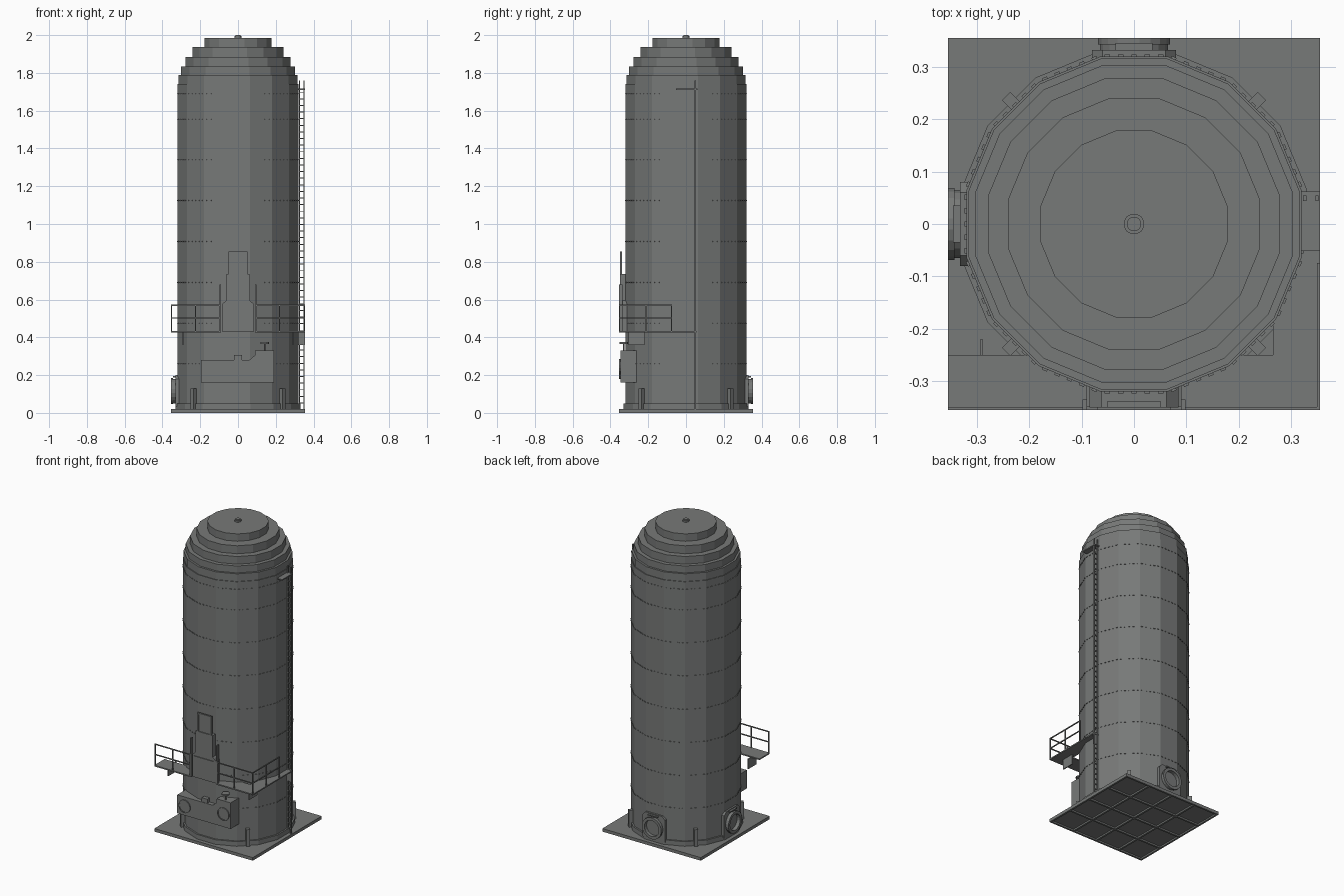
import bpy
from math import pi, sin, cos, radians
from mathutils import Vector, Matrix

if "Cube" in bpy.data.objects:
    bpy.data.objects.remove(bpy.data.objects["Cube"])

STEEL = bpy.data.materials.new("dark grey steel")
STEEL.use_nodes = True
COLOUR = (0.185, 0.192, 0.188, 1)
STEEL.diffuse_color = COLOUR
STEEL.node_tree.nodes["Principled BSDF"].inputs["Base Color"].default_value = COLOUR


def build(name, verts, faces):
    mesh = bpy.data.meshes.new(name)
    mesh.from_pydata(verts, [], faces)
    mesh.materials.append(STEEL)
    obj = bpy.data.objects.new(name, mesh)
    bpy.context.collection.objects.link(obj)
    return obj


def boxes(name, items):
    """One object from boxes given as (low corner, high corner, turn about z)."""
    verts, faces = [], []
    for low, high, turn in items:
        n = len(verts)
        mid = (Vector(low) + Vector(high)) / 2
        half = Vector(high) - mid
        spin = Matrix.Rotation(turn, 3, 'Z')
        for x in (-1, 1):
            for y in (-1, 1):
                for z in (-1, 1):
                    verts.append(mid + spin @ Vector((x * half.x, y * half.y, z * half.z)))
        for f in ((0, 1, 3, 2), (4, 6, 7, 5), (0, 4, 5, 1), (2, 3, 7, 6), (0, 2, 6, 4), (1, 5, 7, 3)):
            faces.append([n + i for i in f])
    return build(name, verts, faces)


def box(name, low, high):
    return boxes(name, [(low, high, 0)])


def lathe(name, profile, sides, matrix=Matrix.Identity(4)):
    """Turn a (radius, height) profile about z, closed at both ends."""
    verts, faces = [], []
    for r, h in profile:
        for i in range(sides):
            a = 2 * pi * (i + 0.5) / sides
            verts.append(matrix @ Vector((r * cos(a), r * sin(a), h)))
    for k in range(len(profile) - 1):
        for i in range(sides):
            j = (i + 1) % sides
            faces.append((k * sides + i, k * sides + j, (k + 1) * sides + j, (k + 1) * sides + i))
    faces.append(list(reversed(range(sides))))
    last = (len(profile) - 1) * sides
    faces.append(list(range(last, last + sides)))
    return build(name, verts, faces)


def prism(name, outline, y0, y1):
    """Extrude an (x, z) outline along y."""
    n = len(outline)
    verts = [(x, y, z) for y in (y0, y1) for x, z in outline]
    faces = [list(range(n)), list(reversed(range(n, 2 * n)))]
    faces += [(i, i + n, (i + 1) % n + n, (i + 1) % n) for i in range(n)]
    return build(name, verts, faces)


EDGE = 0.355
SIDES = 16
STRETCH = 1 / cos(pi / SIDES)

# Base plate with a ribbed underside
box("base_plate", (-EDGE, -EDGE, 0.01), (EDGE, EDGE, 0.02))
ribs = []
for k in range(5):
    c = -EDGE + 0.006 + k * (2 * EDGE - 0.012) / 4
    ribs.append(((c - 0.006, -EDGE, 0), (c + 0.006, EDGE, 0.01), 0))
    ribs.append(((-EDGE, c - 0.006, 0), (EDGE, c + 0.006, 0.01), 0))
boxes("base_ribs", ribs)

# Tank shell with stepped dome
steps = [(0.33, 0.02), (0.33, 0.05), (0.32, 0.05)]
for r, top in ((0.32, 1.74), (0.316, 1.79), (0.303, 1.835), (0.278, 1.885), (0.24, 1.937), (0.178, 1.985)):
    steps += [(r, steps[-1][1]), (r, top)]
lathe("tank_shell", [(r * STRETCH, z) for r, z in steps], SIDES)
lathe("top_vent", [(0.02, 1.98), (0.02, 1.995), (0.014, 1.995), (0.014, 2.0)], 12)

# Rows of seam rivets on each flat of the shell
rivets = []
for z in (0.26, 0.475, 0.69, 0.907, 1.125, 1.34, 1.555, 1.69):
    for s in range(SIDES):
        a = 2 * pi * s / SIDES
        out, side = Vector((cos(a), sin(a), 0)), Vector((-sin(a), cos(a), 0))
        for k in range(5):
            p = out * 0.321 + side * (k - 2) * 0.0255 + Vector((0, 0, z))
            h = Vector((0.003, 0.005, 0.002))
            rivets.append((p - h, p + h, a))
boxes("seam_rivets", rivets)

# Anchor brackets on the diagonals
anchors = []
for sx in (-1, 1):
    for sy in (-1, 1):
        p = Vector((sx * 0.234, sy * 0.234, 0.075))
        h = Vector((0.014, 0.011, 0.055))
        anchors.append((p - h, p + h, sx * sy * radians(45)))
boxes("anchor_brackets", anchors)

# Open round manholes on the back and one side
RIM = [(0.066, 0.31), (0.066, 0.343), (0.07, 0.343), (0.07, 0.355), (0.052, 0.355), (0.052, 0.325)]
for label, turn in (("back", 0), ("side", pi / 2)):
    spin = Matrix.Rotation(turn, 4, 'Z')
    plate = prism(label + "_manhole_plate",
                  [(-0.08, 0.035), (0.08, 0.035), (0.08, 0.18), (0.06, 0.2), (-0.06, 0.2), (-0.08, 0.18)],
                  0.3, 0.332)
    plate.matrix_world = spin
    lathe(label + "_manhole_rim", RIM, 20,
          spin @ Matrix.Translation((0, 0, 0.115)) @ Matrix.Rotation(-pi / 2, 4, 'X'))
    handle = box(label + "_manhole_handle", (-0.035, 0.33, 0.188), (0.035, 0.345, 0.195))
    handle.matrix_world = spin

# Burner box with two round covers and a hand valve
prism("burner_box", [(-0.195, 0.16), (0.19, 0.16), (0.19, 0.33), (0.09, 0.33), (0.09, 0.305),
                     (0.06, 0.28), (-0.195, 0.28)], -0.348, -0.25)
box("burner_box_cap", (-0.02, -0.345, 0.28), (0.02, -0.315, 0.307))
for label, x, z in (("left", 0.14, 0.245), ("right", -0.14, 0.22)):
    lathe(label + "_burner_cover", [(0.042, 0.34), (0.042, 0.355), (0.035, 0.355), (0.035, 0.352)], 16,
          Matrix.Translation((x, 0, z)) @ Matrix.Rotation(pi / 2, 4, 'X'))
at_valve = Matrix.Translation((0.142, -0.33, 0))
lathe("valve_stem", [(0.005, 0.325), (0.005, 0.368)], 8, at_valve)
lathe("valve_wheel", [(0.024, 0.366), (0.024, 0.375)], 12, at_valve)

# Feed tower with an open frame on top
prism("feed_tower", [(-0.085, 0.43), (0.085, 0.43), (0.085, 0.575), (0.062, 0.595), (0.062, 0.735),
                     (-0.062, 0.735), (-0.062, 0.595), (-0.085, 0.575)], -0.35, -0.31)
box("feed_tower_cover", (-0.07, -0.355, 0.45), (0.07, -0.35, 0.57))
box("feed_frame_panel", (-0.045, -0.344, 0.73), (0.045, -0.34, 0.845))
frame = [((s * 0.046 - 0.005, -0.35, 0.73), (s * 0.046 + 0.005, -0.338, 0.855), 0) for s in (-1, 1)]
frame.append(((-0.046, -0.35, 0.845), (0.046, -0.338, 0.855), 0))
boxes("feed_frame", frame)
boxes("feed_tower_guides", [((s * 0.094 - 0.004, -0.355, 0.43), (s * 0.094 + 0.004, -0.335, 0.68), 0)
                            for s in (-1, 1)])

# Walkway floors and brackets beneath
boxes("walkway_floor", [
    ((-EDGE, -EDGE, 0.425), (-0.09, -0.25, 0.433), 0),
    ((0.09, -EDGE, 0.425), (EDGE, -0.25, 0.433), 0),
    ((0.265, -0.25, 0.425), (EDGE, 0.055, 0.433), 0)])
boxes("walkway_brackets", [
    ((-0.294, -0.305, 0.36), (-0.288, -0.22, 0.426), 0),
    ((0.288, -0.305, 0.36), (0.294, -0.22, 0.426), 0),
    ((0.31, 0.045, 0.36), (EDGE, 0.051, 0.426), 0)])

# Guard rails: posts and two bars
T = 0.006
rails = []
for x in (-EDGE, -0.228, -0.1, 0.094, 0.216, EDGE - T):
    rails.append(((x, -EDGE, 0.43), (x + T, -EDGE + T, 0.57), 0))
for y in (-0.215, -0.08):
    rails.append(((EDGE - T, y, 0.43), (EDGE, y + T, 0.57), 0))
for z in (0.5, 0.567):
    rails.append(((-EDGE, -EDGE, z), (-0.094, -EDGE + T, z + T), 0))
    rails.append(((0.094, -EDGE, z), (EDGE, -EDGE + T, z + T), 0))
    rails.append(((EDGE - T, -EDGE, z), (EDGE, -0.074, z + T), 0))
boxes("guard_rails", rails)

# Ladder standing edge-on to the shell, with a small landing on top
ladder = [((x, 0.044, 0.02), (x + T, 0.054, 1.76), 0) for x in (0.323, 0.346)]
ladder += [((0.325, 0.046, 0.05 + k * 0.035), (0.35, 0.051, 0.055 + k * 0.035), 0) for k in range(48)]
boxes("ladder", ladder)
box("ladder_landing", (0.31, -0.052, 1.71), (EDGE, 0.062, 1.717))
